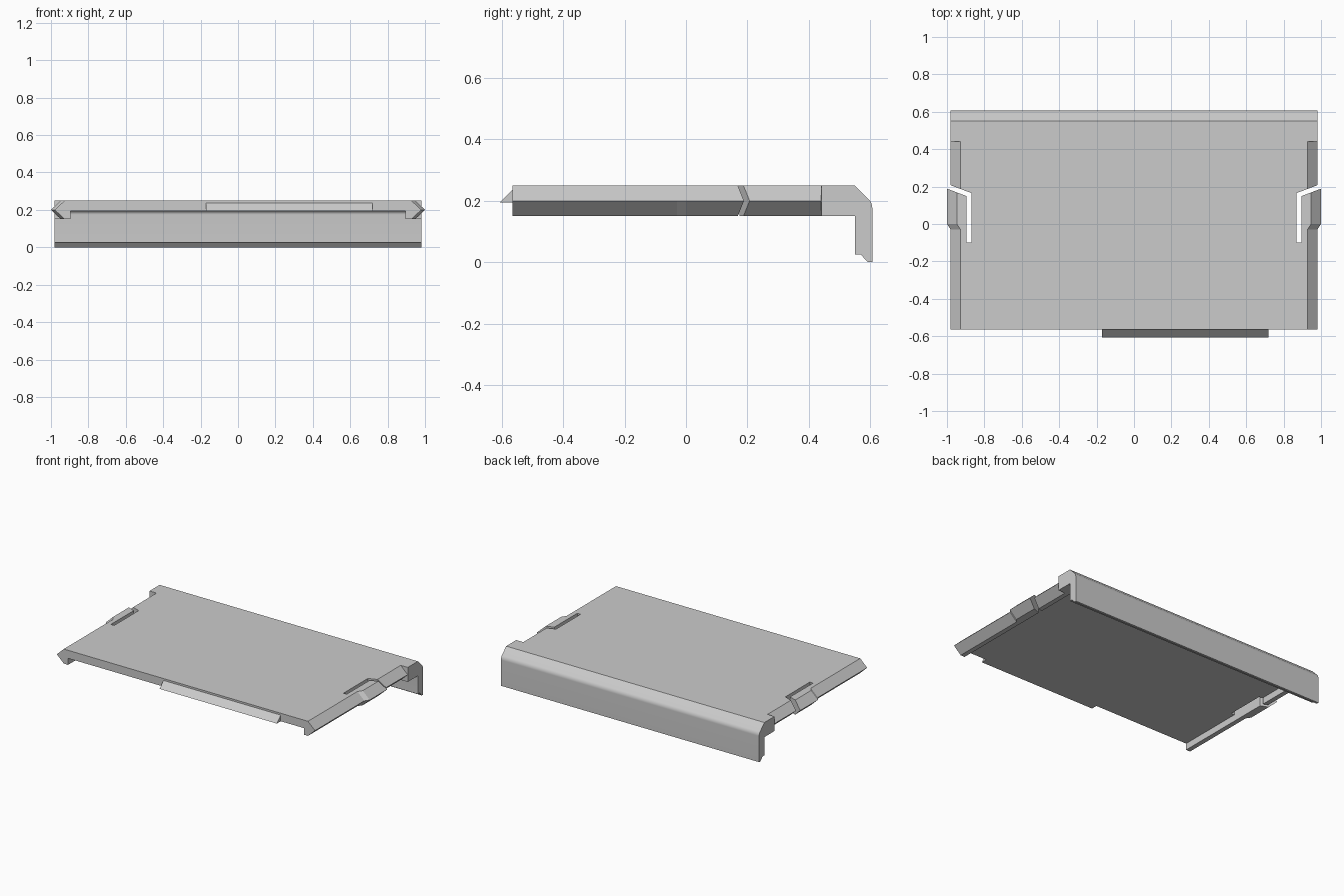
import bpy, bmesh, math

cube = bpy.data.objects.get("Cube")
if cube:
    bpy.data.objects.remove(cube, do_unlink=True)

grey = bpy.data.materials.new("plain grey plastic")
grey.use_nodes = True
colour = (0.6, 0.6, 0.6, 1)
grey.diffuse_color = colour
grey.node_tree.nodes["Principled BSDF"].inputs["Base Color"].default_value = colour

TOP, MID, LOW, UNDER = 0.25, 0.2, 0.15, 0.195   # heights
INNER, SIDE, SLOT = 0.895, 0.98, 0.87           # rail inner wall, widest side, slot wall
FRONT, BACK, SLOT_END = -0.565, 0.55, -0.1      # plate ends, closed end of slot
CLIP_TIP, RAIL_START = 0.149, 0.175             # edges of the slanted gap
SLANT = 0.38


def loft(name, rings, is_open=lambda a, b: False):
    """Skin vertex rings and cap the ends; is_open leaves out joined walls."""
    bm = bmesh.new()
    rows = [[bm.verts.new(p) for p in ring] for ring in rings]
    n = len(rows[0])
    for a, b in zip(rows, rows[1:]):
        for i in range(n):
            j = (i + 1) % n
            if not is_open(a[i].co, b[j].co):
                bm.faces.new((a[i], a[j], b[j], b[i]))
    bm.faces.new(rows[0])
    bm.faces.new(rows[-1])
    bmesh.ops.recalc_face_normals(bm, faces=bm.faces)
    mesh = bpy.data.meshes.new(name)
    bm.to_mesh(mesh)
    bm.free()
    obj = bpy.data.objects.new(name, mesh)
    bpy.context.collection.objects.link(obj)
    mesh.materials.append(grey)
    return obj


def near(a, b):
    return abs(a - b) < 0.0001


def arc(cy, cz, r, start, end, steps=9):
    """Points of a circular arc in the y-z plane, angles in degrees."""
    angles = [math.radians(start + (end - start) * i / steps) for i in range(steps + 1)]
    return [(cy + r * math.cos(a), cz + r * math.sin(a)) for a in angles]


def rail_ring(side, y, bulge=0.0, slant=0.0, square=False):
    """Bevelled rail cross-section on one side."""
    edge = SIDE + bulge
    bevel = 0 if square else 0.053
    pts = [(INNER, TOP), (INNER, UNDER), (INNER, LOW),
           (edge - bevel, LOW), (edge, MID), (edge - bevel, TOP)]
    return [(side * x, y + slant * (x - INNER), z) for x, z in pts]


# Flat cover plate with a slot notch on each side
half = [(INNER, FRONT), (INNER, SLOT_END), (SLOT, SLOT_END),
        (SLOT, 0.166), (INNER, RAIL_START), (INNER, BACK)]
outline = half + [(-x, y) for x, y in reversed(half)]


def plate_joint(a, b):
    on_rail = near(abs(a.x), INNER) and near(a.x, b.x)
    return on_rail or (near(a.y, BACK) and near(b.y, BACK))


loft("cover_plate", [[(x, y, z) for x, y in outline] for z in (UNDER, TOP)], plate_joint)


# Rails: front part ends in a springy clip, rear part ends in a square corner
def rail_joint(a, b):
    on_plate = near(abs(a.x), INNER) and near(a.x, b.x) and max(a.z, b.z) > UNDER + 0.01
    upper = on_plate and min(a.z, b.z) > LOW + 0.01
    in_slot = a.y > SLOT_END - 0.001 and b.y < RAIL_START - 0.001
    return upper and not in_slot


for side, label in ((1, "left"), (-1, "right")):
    loft(label + "_clip_rail", [
        rail_ring(side, FRONT), rail_ring(side, SLOT_END), rail_ring(side, -0.03),
        rail_ring(side, 0, 0.02), rail_ring(side, CLIP_TIP, 0.02, SLANT)], rail_joint)
    loft(label + "_rear_rail", [
        rail_ring(side, RAIL_START, 0, SLANT), rail_ring(side, 0.44),
        rail_ring(side, 0.441, square=True), rail_ring(side, BACK, square=True)], rail_joint)

# Rear lip: chamfered top, rounded corner, foot bevel and inner fillet
outer = 0.607
profile = ([(BACK, TOP)] + arc(outer - 0.04, 0.177, 0.04, 45, 0) +
           [(outer, 0), (0.592, 0), (0.57, 0.025), (BACK, 0.025)] +
           arc(BACK - 0.02, UNDER - 0.02, 0.02, 0, 90))
lip = loft("rear_lip", [[(x, y, z) for y, z in profile] for x in (-SIDE, SIDE)],
           lambda a, b: {round(a.z, 3), round(b.z, 3)} == {UNDER, TOP})

# Wedge tab on the front edge
tab = [(FRONT, 0.237), (-0.607, UNDER), (FRONT, UNDER)]
loft("front_tab", [[(x, y, z) for y, z in tab] for x in (-0.17, 0.72)])

# Smooth only the rounded lip
bpy.ops.object.select_all(action='DESELECT')
lip.select_set(True)
bpy.context.view_layer.objects.active = lip
bpy.ops.object.shade_smooth_by_angle(angle=math.radians(25))
